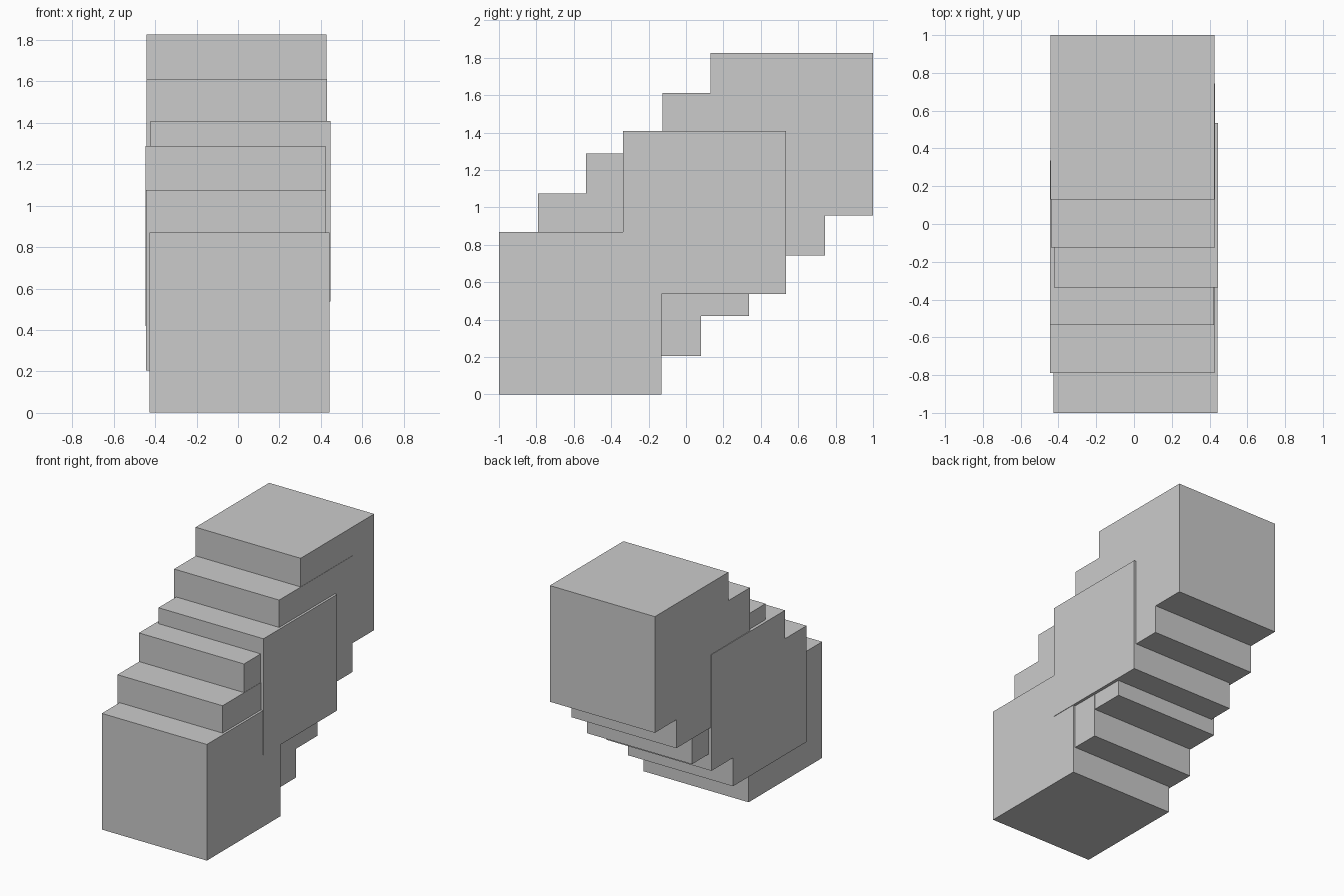
import bpy

if "Cube" in bpy.data.objects:
    bpy.data.objects.remove(bpy.data.objects["Cube"])

SIZE = 0.869
# Two runs of three overlapping blocks; the second repeats the first, shifted
run = [(0.008, -0.5655, 0.4355), (-0.0095, -0.3555, 0.640), (-0.0115, -0.099, 0.854)]
shift = (0.0035, 0.6645, 0.5375)


def block(name, centre):
    bpy.ops.mesh.primitive_cube_add(size=SIZE, location=centre)
    bpy.context.object.name = name


for r, label in enumerate(("lower", "upper")):
    for i, c in enumerate(run):
        block(f"{label}_step_block_{i + 1}", [a + r * d for a, d in zip(c, shift)])
